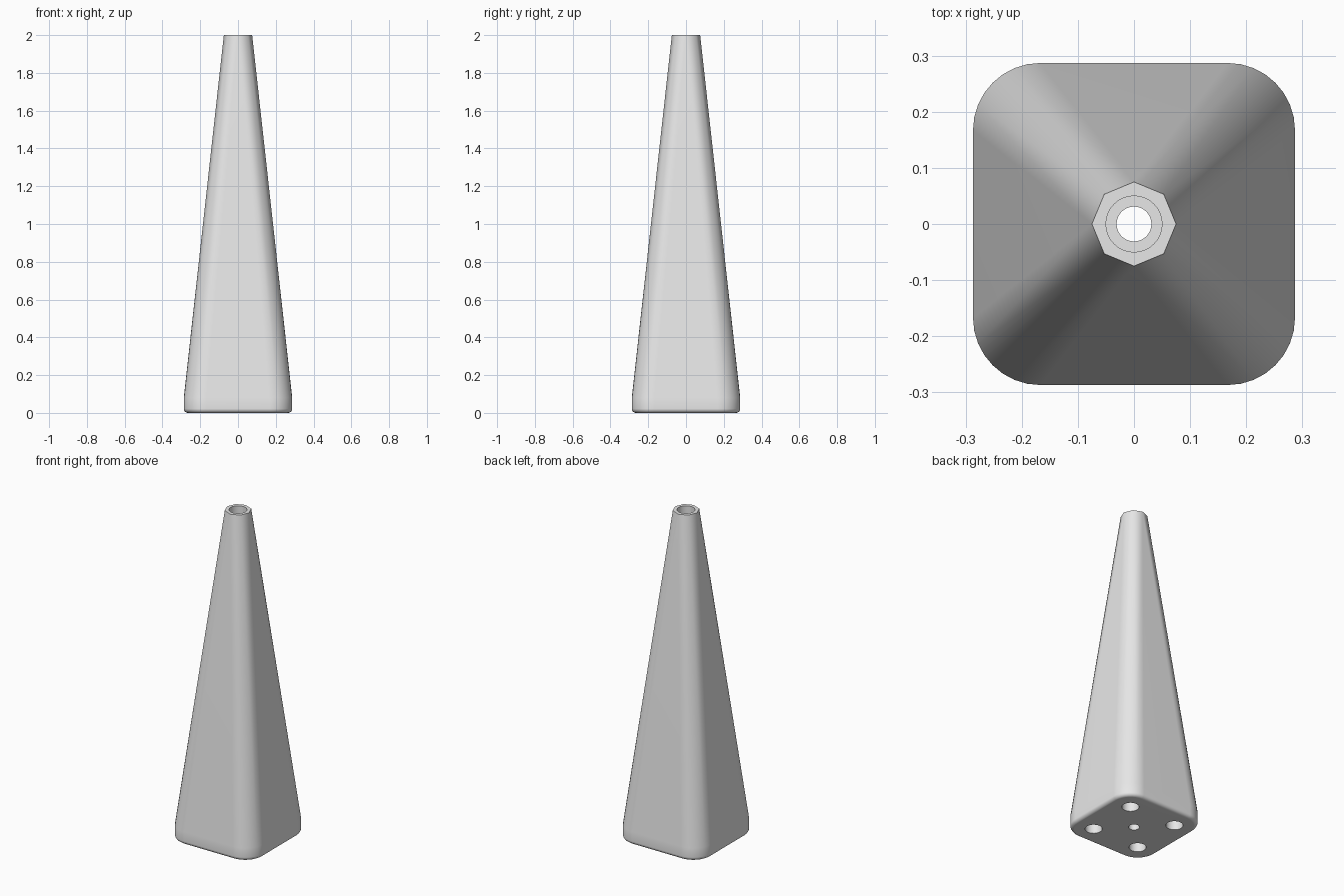
import bpy, bmesh
from math import sin, cos, pi, radians

old = bpy.data.objects.get("Cube")
if old:
    bpy.data.objects.remove(old, do_unlink=True)

HEIGHT = 2.0
HALF = 0.287        # half width of the foot
CORNER = 0.12       # corner radius of the foot
FILLET = 0.022      # rounding under the foot
BAND = 0.08         # height of the upright band

grey = bpy.data.materials.new("light grey")
grey.use_nodes = True
grey.diffuse_color = (0.8, 0.8, 0.8, 1)
grey.node_tree.nodes["Principled BSDF"].inputs["Base Color"].default_value = (0.8, 0.8, 0.8, 1)


def rounded_square(inset, z, steps=8):
    """Points of a rounded square ring, pulled in by inset."""
    centre, radius = HALF - CORNER, CORNER - inset
    points = []
    for quarter in range(4):
        mid = pi / 4 + quarter * pi / 2
        cx = centre * (1 if cos(mid) > 0 else -1)
        cy = centre * (1 if sin(mid) > 0 else -1)
        for i in range(steps + 1):
            a = quarter * pi / 2 + i / steps * pi / 2
            points.append((cx + radius * cos(a), cy + radius * sin(a), z))
    return points


def make_object(name, bm):
    mesh = bpy.data.meshes.new(name)
    bm.to_mesh(mesh)
    bm.free()
    mesh.materials.append(grey)
    obj = bpy.data.objects.new(name, mesh)
    bpy.context.collection.objects.link(obj)
    return obj


# Tapered leg: rounded square foot wrapped up to an octagonal tip
points = [(0.075 * cos(i * pi / 4), 0.075 * sin(i * pi / 4), HEIGHT) for i in range(8)]
points += rounded_square(0, BAND)
for i in range(5):
    a = i / 4 * pi / 2
    points += rounded_square(FILLET * (1 - cos(a)), FILLET * (1 - sin(a)))
bm = bmesh.new()
for p in points:
    bm.verts.new(p)
bmesh.ops.convex_hull(bm, input=bm.verts[:])
bmesh.ops.dissolve_limit(bm, angle_limit=radians(0.3), verts=bm.verts[:], edges=bm.edges[:])
bmesh.ops.recalc_face_normals(bm, faces=bm.faces[:])
leg = make_object("tapered_leg", bm)
bpy.ops.object.select_all(action='DESELECT')
bpy.context.view_layer.objects.active = leg
leg.select_set(True)


def drill(x, y, low, high, radius):
    """Cut an upright round hole out of the leg."""
    bm = bmesh.new()
    bmesh.ops.create_cone(bm, cap_ends=True, segments=32, radius1=radius,
                          radius2=radius, depth=high - low)
    bmesh.ops.translate(bm, verts=bm.verts[:], vec=(x, y, (low + high) / 2))
    cutter = make_object("hole_cutter", bm)
    cutter.hide_render = True
    mod = leg.modifiers.new("hole", 'BOOLEAN')
    mod.operation = 'DIFFERENCE'
    mod.solver = 'EXACT'
    mod.object = cutter
    bpy.ops.object.modifier_apply(modifier=mod.name)
    bpy.data.objects.remove(cutter, do_unlink=True)


# Central bore, wider socket at the tip, four fixing holes in the foot
drill(0, 0, -0.1, HEIGHT + 0.1, 0.031)
drill(0, 0, HEIGHT - 0.1, HEIGHT + 0.1, 0.05)
for sx in (-1, 1):
    for sy in (-1, 1):
        drill(sx * 0.16, sy * 0.16, -0.1, 0.12, 0.048)

# Smooth rounded corners, crisp rims
bpy.ops.object.shade_smooth_by_angle(angle=radians(30))
weighted = leg.modifiers.new("even shading", 'WEIGHTED_NORMAL')
weighted.keep_sharp = True
